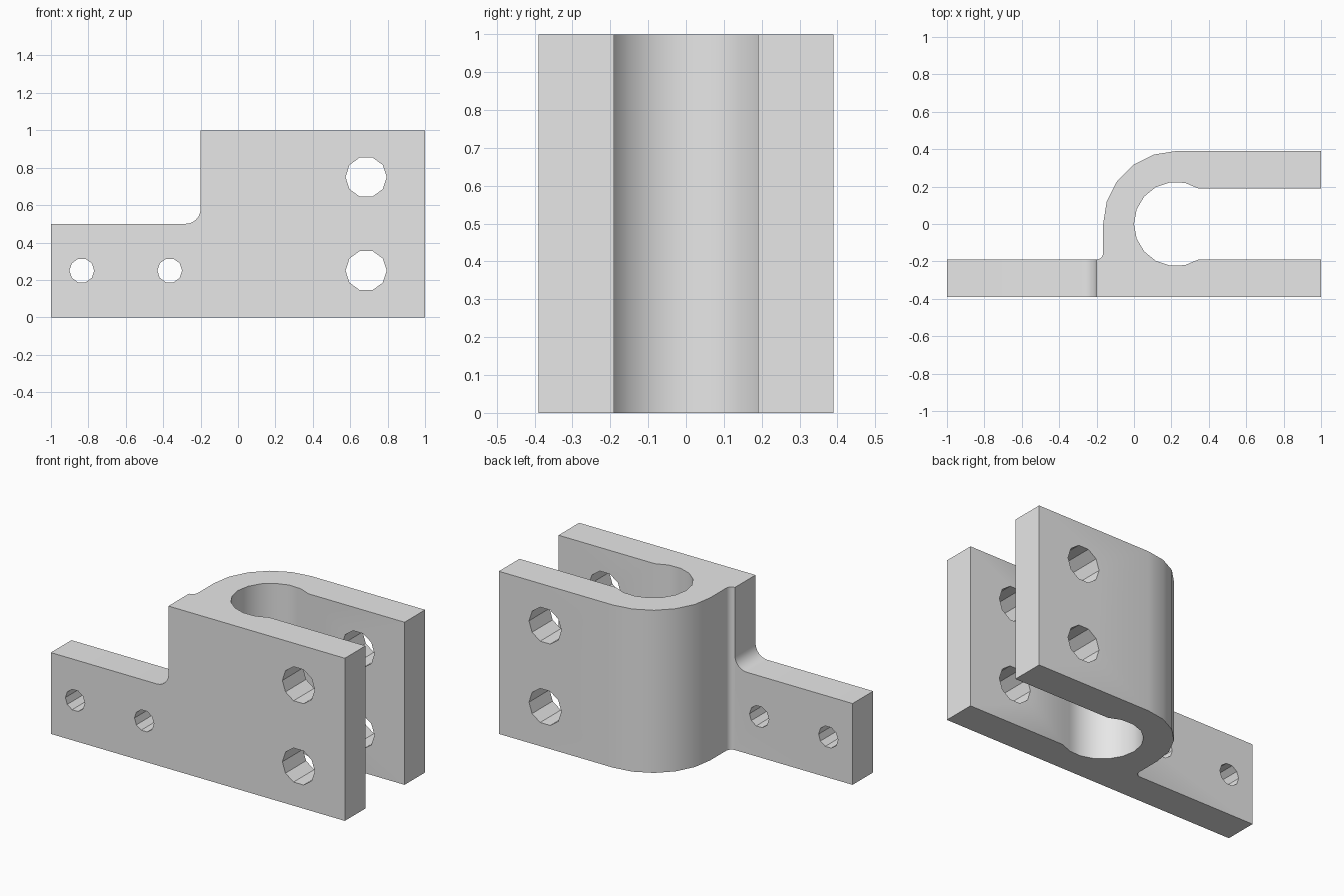
import bpy, bmesh
from math import sin, cos, pi, radians
from mathutils import Vector

default = bpy.data.objects.get("Cube")
if default:
    bpy.data.objects.remove(default)

steel = bpy.data.materials.new("plain grey")
steel.use_nodes = True
steel.diffuse_color = (0.8, 0.8, 0.8, 1)
steel.node_tree.nodes["Principled BSDF"].inputs["Base Color"].default_value = (0.8, 0.8, 0.8, 1)


def arc(cx, cy, r, start, end, n):
    """Points along an arc, angles in degrees."""
    angles = [radians(start + (end - start) * i / n) for i in range(n + 1)]
    return [(cx + r * cos(a), cy + r * sin(a)) for a in angles]


def prism(name, points, low, high, axis):
    """Extrude a 2D outline along z, or along y for an x-z outline."""
    place = (lambda p, d: (p[0], p[1], d)) if axis == "z" else (lambda p, d: (p[0], d, p[1]))
    bm = bmesh.new()
    face = bm.faces.new([bm.verts.new(place(p, low)) for p in points])
    moved = bmesh.ops.extrude_face_region(bm, geom=[face])["geom"]
    shift = Vector(place((0, 0), high - low))
    bmesh.ops.translate(bm, vec=shift, verts=[v for v in moved if isinstance(v, bmesh.types.BMVert)])
    bmesh.ops.recalc_face_normals(bm, faces=bm.faces)
    mesh = bpy.data.meshes.new(name)
    bm.to_mesh(mesh)
    bm.free()
    mesh.materials.append(steel)
    obj = bpy.data.objects.new(name, mesh)
    bpy.context.collection.objects.link(obj)
    return obj


# Clamp body: base plate, rounded bend and second leg in one outline
END, OUT, IN, BEND = 1.0, 0.39, 0.19, 0.225
outline = [(-END, -OUT), (END, -OUT), (END, -IN)]
outline += arc(BEND, 0, 0.225, 302.4, 57.6, 12)          # bore
outline += [(END, IN), (END, OUT)]
outline += arc(BEND, 0, OUT, 90, 180, 5)                 # outer bend
outline += arc(-0.2, -0.155, 0.035, 0, -90, 4)           # root fillet
outline += [(-END, -IN)]
clamp = prism("clamp_bracket", outline, 0, 1, "z")

# Step above the mounting tab, with a rounded inner corner
step = [(-1.2, 0.5)] + arc(-0.28, 0.58, 0.08, -90, 0, 6) + [(-0.2, 1.2), (-1.2, 1.2)]
cutters = [prism("step_cutter", step, -0.6, 0.0, "y")]

# Bolt holes through both legs, screw holes through the tab
for x, z, r in [(0.685, 0.25, 0.11), (0.685, 0.75, 0.11), (-0.835, 0.25, 0.066), (-0.365, 0.25, 0.066)]:
    cutters.append(prism("hole_cutter", arc(x, z, r, 0, 360, 10)[:-1], -0.6, 0.6, "y"))

bpy.context.view_layer.objects.active = clamp
clamp.select_set(True)
for cutter in cutters:
    cutter.hide_render = True
    mod = clamp.modifiers.new("cut", "BOOLEAN")
    mod.operation, mod.solver, mod.object = "DIFFERENCE", "EXACT", cutter
    bpy.ops.object.modifier_apply(modifier=mod.name)
    bpy.data.objects.remove(cutter)

bpy.ops.object.shade_smooth_by_angle(angle=radians(30))
